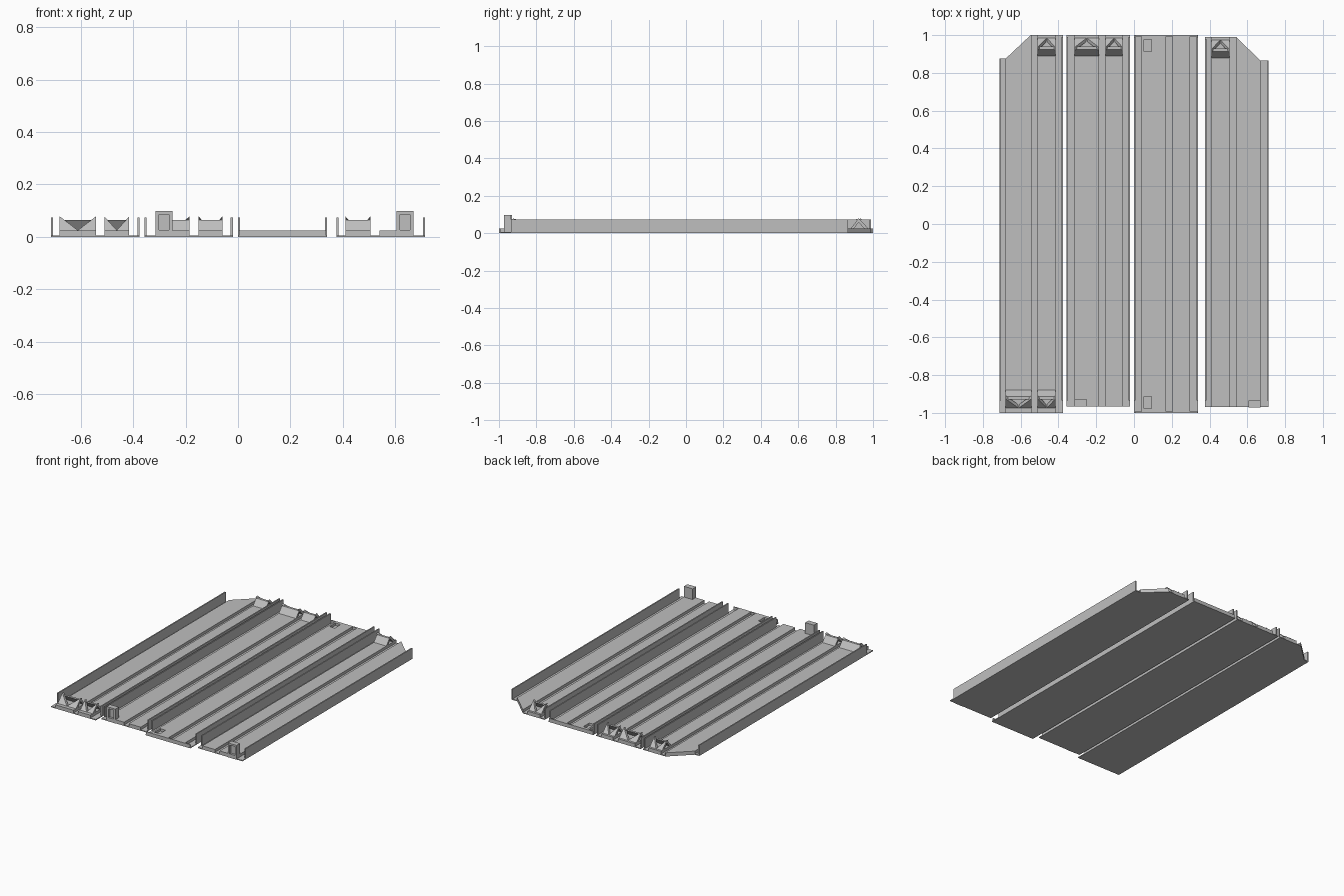
import bpy, bmesh

if "Cube" in bpy.data.objects:
    bpy.data.objects.remove(bpy.data.objects["Cube"])

grey = bpy.data.materials.new("light_grey")
grey.diffuse_color = (0.52, 0.52, 0.52, 1)
grey.use_nodes = True
grey.node_tree.nodes["Principled BSDF"].inputs["Base Color"].default_value = grey.diffuse_color

FLOOR, DECK, WALL = 0.006, 0.025, 0.073


def finish(bm, name):
    bmesh.ops.recalc_face_normals(bm, faces=bm.faces)
    me = bpy.data.meshes.new(name)
    bm.to_mesh(me)
    bm.free()
    me.materials.append(grey)
    ob = bpy.data.objects.new(name, me)
    bpy.context.collection.objects.link(ob)
    return ob


def extrude(bm, pts, vec):
    f = bm.faces.new([bm.verts.new(p) for p in pts])
    r = bmesh.ops.extrude_face_region(bm, geom=[f], use_keep_orig=True)
    vs = [v for v in r["geom"] if isinstance(v, bmesh.types.BMVert)]
    bmesh.ops.translate(bm, verts=vs, vec=vec)


def slab(name, outline, z0, z1):
    bm = bmesh.new()
    extrude(bm, [(x, y, z0) for x, y in outline], (0, 0, z1 - z0))
    return finish(bm, name)


def box(name, x0, x1, y0, y1, z0, z1):
    return slab(name, [(x0, y0), (x1, y0), (x1, y1), (x0, y1)], z0, z1)


def cut(ob, cutter):
    cutter.hide_render = True
    cutter.hide_set(True)
    m = ob.modifiers.new("recess", 'BOOLEAN')
    m.operation, m.object, m.solver = 'DIFFERENCE', cutter, 'EXACT'


def latch(x0, x1, y_in, d):
    """Tent clip: sloped inner sheet and two triangular outer flaps leaving a V notch."""
    bm = bmesh.new()
    y_top, y_out, t = y_in + d * 0.045, y_in + d * 0.095, 0.018
    extrude(bm, [(x0, y_in, DECK), (x0, y_top - d * 0.012, 0.065), (x0, y_top + d * 0.004, 0.065),
                 (x0, y_in + d * t, DECK)], (x1 - x0, 0, 0))
    xm = (x0 + x1) / 2
    for x in (x0, x1):
        extrude(bm, [(x, y_top, 0.078), (x, y_out, DECK), (xm, y_out, DECK)],
                (0, -d * t, -0.004))
    finish(bm, "latch")


def tab(x0, x1, y0):
    """Upright tongue with a framed recess."""
    t = box("upright_tab", x0, x1, y0, y0 + 0.037, 0, 0.098)
    cut(t, box("tab_cutter", x0 + 0.013, x1 - 0.013, y0 - 0.02, y0 + 0.015, 0.026, 0.086))


def panel(x0, x1, y0, y1, decks, chamfer=0):
    """Floor tray, two raised decks and two side walls; chamfer -1 left, 1 right."""
    dl, dr = decks[0][0], decks[-1][1]
    outline = [(x0, y0), (x1, y0), (x1, y1), (x0, y1)]
    low = y1 - 0.125
    if chamfer < 0:
        outline[3:] = [(decks[0][1] - 0.005, y1), (dl, low), (x0, low)]
    elif chamfer > 0:
        outline[2:3] = [(x1, low), (dr, low), (decks[-1][0], y1)]
    slab("floor_tray", outline, 0, FLOOR)
    made = []
    for a, b in decks:
        pts = [(a, y0), (b, y0), (b, y1), (a, y1)]
        if chamfer < 0 and a == dl:
            pts[3:] = [(b - 0.005, y1), (a, low)]
        elif chamfer > 0 and b == dr:
            pts[2:] = [(b, low), (a, y1)]
        made.append(slab("raised_deck", pts, 0.001, DECK))
    ys = max(y0, -0.935)
    box("side_wall", x0, x0 + 0.008, ys, low if chamfer < 0 else y1 - 0.01, 0, WALL)
    box("side_wall", x1 - 0.008, x1, ys, low if chamfer > 0 else y1 - 0.01, 0, WALL)
    return made


# left panel: latches at the front pair and on the back right deck
left = [(-0.68, -0.542), (-0.51, -0.415)]
panel(-0.713, -0.375, -1, 1, left, -1)
for a, b in left:
    latch(a, b, -0.88, -1)
latch(*left[1], 0.89, 1)

# second panel: two back latches and a front tab
second = [(-0.315, -0.185), (-0.15, -0.06)]
panel(-0.357, -0.02, -0.965, 1, second)
for a, b in second:
    latch(a, b, 0.89, 1)
tab(-0.315, -0.25, -0.967)

# third panel: end lips and a socket at each end
third = panel(0, 0.34, -1, 1, [(0.04, 0.17), (0.205, 0.297)])
for s in (-1, 1):
    box("end_lip", 0.004, 0.336, min(s, s * 0.992), max(s, s * 0.992), 0, DECK)
    cut(third[0], box("socket_cutter", 0.052, 0.092, s * 0.945 - 0.032, s * 0.945 + 0.032,
                      0.008, 0.05))

# right panel: one back latch and a front tab
right = [(0.41, 0.505), (0.54, 0.67)]
panel(0.375, 0.713, -0.97, 0.99, right, 1)
latch(*right[0], 0.88, 1)
tab(0.605, 0.67, -0.972)
